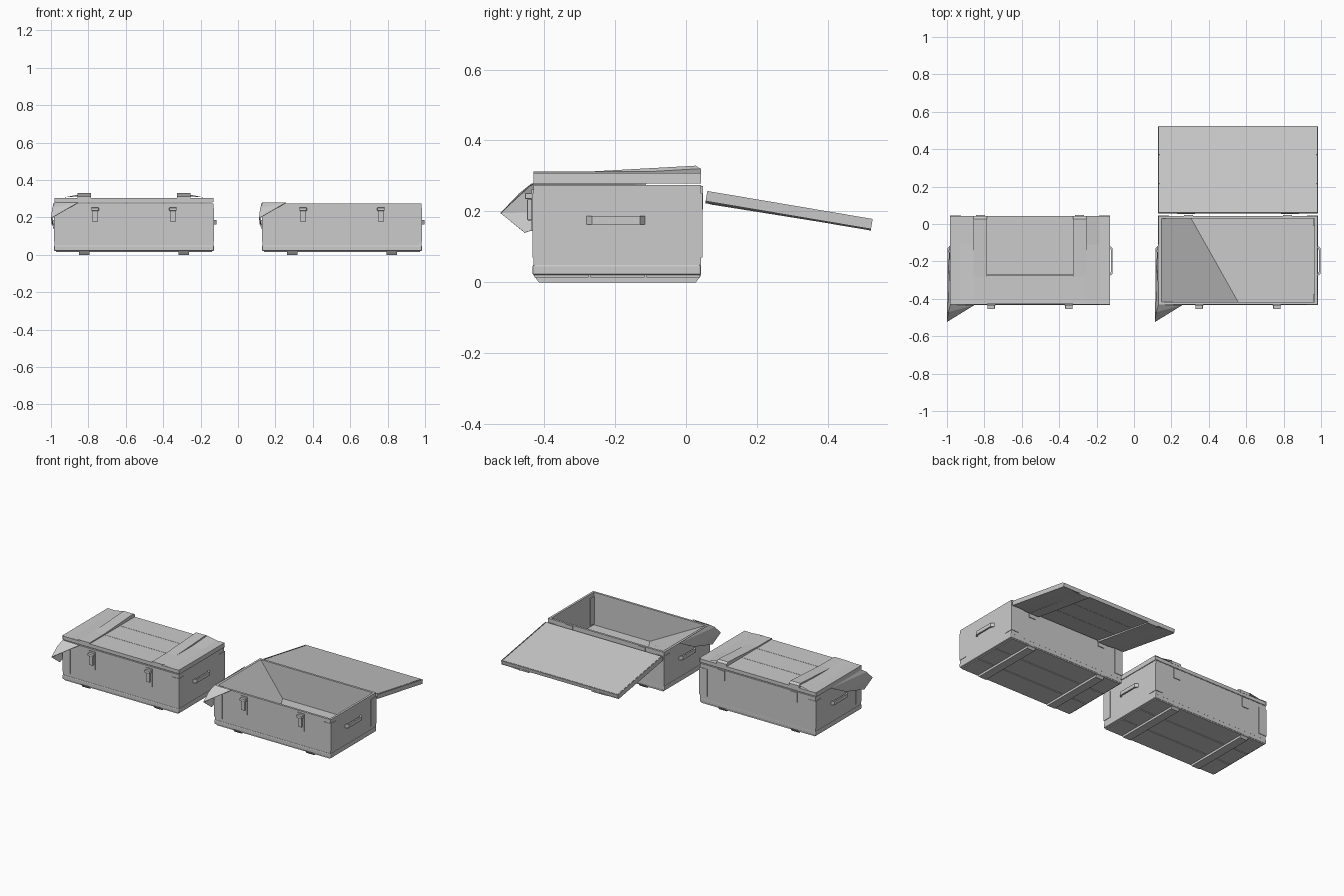
import bpy, bmesh, math
from mathutils import Matrix, Vector

if "Cube" in bpy.data.objects:
    bpy.data.objects.remove(bpy.data.objects["Cube"])

Y0, Y1, HX = -0.43, 0.043, 0.424      # crate depth limits and half length


def add_mesh(name, bm, mat=None):
    bmesh.ops.recalc_face_normals(bm, faces=bm.faces)
    if mat:
        bm.transform(mat)
    me = bpy.data.meshes.new(name)
    bm.to_mesh(me)
    bm.free()
    ob = bpy.data.objects.new(name, me)
    bpy.context.collection.objects.link(ob)
    return ob


def box_bm(lo, hi):
    bm = bmesh.new()
    bmesh.ops.create_cube(bm, size=1)
    for v in bm.verts:
        v.co = Vector([(a + b) / 2 + c * (b - a) for a, b, c in zip(lo, hi, v.co)])
    return bm


def box(name, lo, hi, mat=None, bevel=0.0):
    bm = box_bm(lo, hi)
    if bevel:
        bmesh.ops.bevel(bm, geom=bm.edges[:], offset=bevel, segments=2, affect='EDGES', profile=0.5)
    return add_mesh(name, bm, mat)


def poly_prism(name, pts, x0, x1, mat):
    # side profile in (y, z) swept along x
    bm = bmesh.new()
    vs = [bm.verts.new((x0, y, z)) for y, z in pts]
    f = bm.faces.new(vs)
    r = bmesh.ops.extrude_face_region(bm, geom=[f])
    for v in r['geom']:
        if isinstance(v, bmesh.types.BMVert):
            v.co.x = x1
    return add_mesh(name, bm, mat)


def build_body(tag, mat):
    # hollow box whose inner left end slumps toward the floor
    bm = box_bm((-HX, Y0, 0.045), (HX, Y1, 0.275))
    top = max(bm.faces, key=lambda f: f.calc_center_median().z)
    bmesh.ops.inset_region(bm, faces=[top], thickness=0.02)
    r = bmesh.ops.extrude_face_region(bm, geom=[top])
    bmesh.ops.delete(bm, geom=[top], context='FACES_ONLY')
    for v in r['geom']:
        if isinstance(v, bmesh.types.BMVert):
            v.co.z = 0.06
            if v.co.x < 0:
                v.co.x = 0.0 if v.co.y < -0.2 else -0.25
    add_mesh(tag + "_body", bm, mat)

    # base frame and three bottom planks
    box(tag + "_base_frame", (-HX - 0.004, Y0 - 0.003, 0.02), (HX + 0.004, Y1, 0.05), mat, 0.006)
    w = (Y1 - Y0) / 3
    for i in range(3):
        box(tag + "_bottom_plank", (-HX + 0.008, Y0 + i * w + 0.003, 0.014),
            (HX - 0.008, Y0 + (i + 1) * w - 0.003, 0.03), mat)

    for s in (-1, 1):
        # runners with sloped ends
        x = s * 0.265
        poly_prism(tag + "_runner", [(Y0, 0.02), (Y0 + 0.015, 0), (Y1 - 0.015, 0), (Y1, 0.02)],
                   x - 0.028, x + 0.028, mat)
        # corner plates on both faces of each corner
        for y, d in ((Y0, 1), (Y1, -1)):
            a, b = sorted((y - d * 0.003, y + d * 0.055))
            xa, xb = sorted((s * (HX + 0.003), s * (HX - 0.02)))
            box(tag + "_corner_plate_end", (xa, a, 0.07), (xb, b, 0.25), mat)
            xa, xb = sorted((s * (HX + 0.003), s * (HX - 0.055)))
            a, b = sorted((y - d * 0.003, y + d * 0.01))
            box(tag + "_corner_plate_side", (xa, a, 0.07), (xb, b, 0.25), mat)
        # end handle: grip bowed out from the wall
        bm = bmesh.new()
        prof = [(-0.28, 0), (-0.265, 0.018), (-0.13, 0.018), (-0.115, 0)]
        prof += [(-0.128, 0), (-0.138, 0.008), (-0.257, 0.008), (-0.267, 0)]
        vs = [bm.verts.new((s * (HX + o), y, 0.163)) for y, o in prof]
        r = bmesh.ops.extrude_face_region(bm, geom=[bm.faces.new(vs)])
        for v in r['geom']:
            if isinstance(v, bmesh.types.BMVert):
                v.co.z = 0.187
        add_mesh(tag + "_end_handle", bm, mat)
        # front latch: back plate, lever and hook
        x = s * 0.208
        box(tag + "_latch_plate", (x - 0.023, Y0 - 0.006, 0.145), (x + 0.023, Y0 + 0.005, 0.262), mat)
        box(tag + "_latch_lever", (x - 0.014, Y0 - 0.018, 0.175), (x + 0.014, Y0 - 0.004, 0.235), mat, 0.003)
        box(tag + "_latch_hook", (x - 0.02, Y0 - 0.024, 0.235), (x + 0.02, Y0 - 0.004, 0.252), mat, 0.003)
        # rear hinge leaf
        x = s * 0.265
        box(tag + "_hinge_leaf", (x - 0.024, Y1 - 0.004, 0.205), (x + 0.024, Y1 + 0.005, 0.272), mat)


def build_torn_flap(tag, mat):
    # bent corner sheet flaring out at the front left
    bm = bmesh.new()
    c, p, q, t, k = [bm.verts.new(v) for v in (
        (-HX, Y0, 0.278), (-0.30, Y0 - 0.004, 0.278), (-HX - 0.003, -0.11, 0.278),
        (-0.443, -0.523, 0.195), (-0.43, -0.455, 0.14))]
    m = bm.verts.new((-0.436, -0.47, 0.25))
    n = bm.verts.new((-0.438, -0.25, 0.205))
    for f in ((c, p, m), (p, t, m), (c, m, q), (m, n, q), (m, t, n), (t, k, n)):
        bm.faces.new(f)
    ob = add_mesh(tag + "_torn_corner_sheet", bm, mat)
    so = ob.modifiers.new("thickness", 'SOLIDIFY')
    so.thickness = 0.003
    so.offset = 0


def build_lid(tag, mat, lift):
    # three planks
    w = (Y1 - Y0) / 3
    for i in range(3):
        box(tag + "_lid_plank", (-HX, Y0 + i * w + 0.001, 0.281),
            (HX, Y0 + (i + 1) * w - 0.001, 0.304), mat)
    box(tag + "_lid_lining", (-HX + 0.004, Y0 + 0.004, 0.279), (HX - 0.004, Y1 - 0.004, 0.285), mat)
    for s in (-1, 1):
        # cross battens, lifting toward the hinge side
        x = s * 0.265
        poly_prism(tag + "_lid_batten", [(Y0, 0.30), (Y1, 0.30), (Y1, 0.311 + lift * 0.4),
                   (Y1 - 0.015, 0.311 + lift), (-0.28, 0.312), (Y0, 0.311)], x - 0.036, x + 0.036, mat)
        # bent metal skin over each lid end
        bm = bmesh.new()
        rows = [[bm.verts.new((s * xx, y, z + (lift * 0.5 if j == 2 and xx < 0.33 else 0)))
                 for j, y in enumerate((Y0, -0.11, Y1))]
                for xx, z in ((0.30, 0.312), (0.372, 0.307), (HX + 0.004, 0.308), (HX + 0.005, 0.279))]
        for a, b in zip(rows, rows[1:]):
            for j in range(2):
                bm.faces.new((a[j], a[j + 1], b[j + 1], b[j]))
        add_mesh(tag + "_lid_end_skin", bm, mat)


left = Matrix.Translation((-0.556, 0, 0))
right = Matrix.Translation((0.556, 0, 0))
for tag, mat in (("closed_crate", left), ("open_crate", right)):
    build_body(tag, mat)
    build_torn_flap(tag, mat)

build_lid("closed_crate", left, 0.018)
# open lid swung over about the rear hinge line
pivot = Vector((0, 0.0525, 0.269))
swing = Matrix.Translation(pivot) @ Matrix.Rotation(math.radians(170.4), 4, 'X') @ Matrix.Translation(-pivot)
build_lid("open_crate", right @ swing, 0.004)
